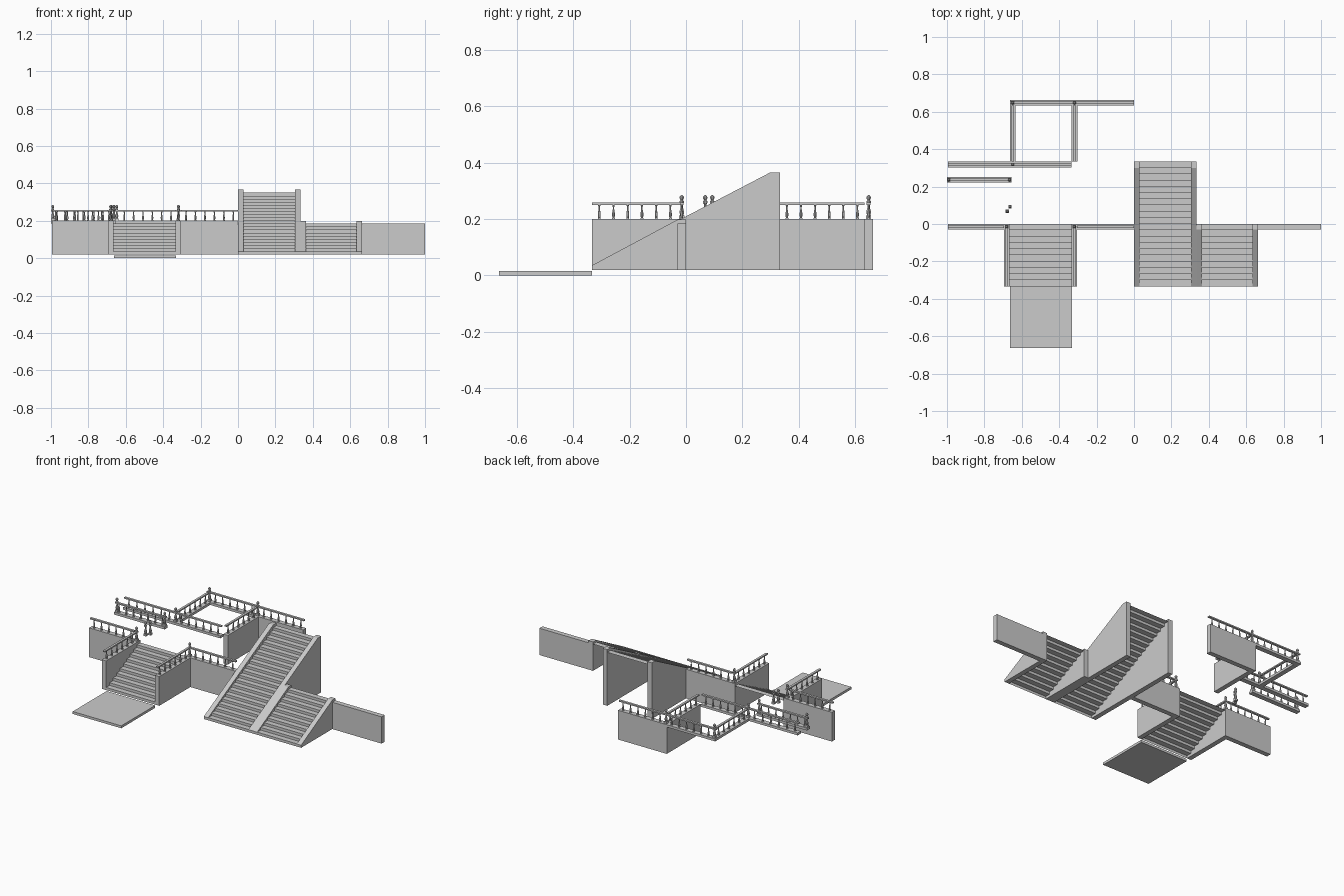
import bpy, bmesh, math
from mathutils import Matrix, Vector

if "Cube" in bpy.data.objects:
    bpy.data.objects.remove(bpy.data.objects["Cube"])

Z0, ZW, ZC = 0.02, 0.185, 0.20      # wall foot, wall top, curb top
T = 0.03                            # wall thickness


def finish(bm, name):
    bmesh.ops.recalc_face_normals(bm, faces=bm.faces)
    me = bpy.data.meshes.new(name)
    bm.to_mesh(me)
    bm.free()
    ob = bpy.data.objects.new(name, me)
    bpy.context.collection.objects.link(ob)
    return ob


def add_box(bm, x0, x1, y0, y1, z0, z1):
    m = Matrix.Translation(((x0 + x1) / 2, (y0 + y1) / 2, (z0 + z1) / 2))
    m = m @ Matrix.Diagonal((x1 - x0, y1 - y0, z1 - z0, 1))
    bmesh.ops.create_cube(bm, size=1, matrix=m)


def box(name, *b):
    bm = bmesh.new()
    add_box(bm, *b)
    return finish(bm, name)


def add_lathe(bm, x, y, profile, sides=8):
    rings = []
    for r, z in profile:
        rings.append([bm.verts.new((x + r * math.cos(2 * math.pi * (i + .5) / sides),
                                    y + r * math.sin(2 * math.pi * (i + .5) / sides), z))
                      for i in range(sides)])
    for a, b in zip(rings, rings[1:]):
        for i in range(sides):
            j = (i + 1) % sides
            bm.faces.new((a[i], a[j], b[j], b[i]))
    bm.faces.new(rings[0][::-1])
    bm.faces.new(rings[-1])


BALUSTER = [(.004, .204), (.0055, .213), (.0055, .220), (.0028, .234), (.0028, .243), (.005, .250)]
NEWEL = [(.006, .212), (.0085, .222), (.0085, .228), (.0045, .242), (.0045, .252), (.008, .257),
         (.008, .264), (.004, .267), (.008, .273), (.008, .279), (.003, .285)]


def newel(x, y, name="newel_post"):
    bm = bmesh.new()
    add_box(bm, x - .009, x + .009, y - .009, y + .009, ZC, .212)
    add_lathe(bm, x, y, NEWEL)
    return finish(bm, name)


def railing(name, p, q, wall=False):
    """Curb, balusters and handrail from p to q, optionally on a wall."""
    p, q = Vector(p), Vector(q)
    along_x = abs(q.x - p.x) > abs(q.y - p.y)

    def strip(bm, w, z0, z1):
        ex, ey = (0, w / 2) if along_x else (w / 2, 0)
        add_box(bm, p.x - ex, q.x + ex, p.y - ey, q.y + ey, z0, z1)
    bm = bmesh.new()
    strip(bm, T, ZW, ZC)
    strip(bm, .014, .250, .258)
    n = round((q - p).length / .053)
    for i in range(n):
        c = p.lerp(q, (i + .5) / n)
        add_box(bm, c.x - .005, c.x + .005, c.y - .005, c.y + .005, ZC, .204)
        add_lathe(bm, c.x, c.y, BALUSTER)
    finish(bm, name)
    if wall:
        bm = bmesh.new()
        strip(bm, T, Z0, ZW)
        finish(bm, name + "_wall")


def steps(name, x0, x1, y0, n):
    """Open sheet of risers and treads climbing towards +y."""
    run, rise = 1 / 30, .0165
    pts = [(y0, Z0)]
    for i in range(n):
        pts += [(y0 + i * run, Z0 + (i + 1) * rise), (y0 + (i + 1) * run, Z0 + (i + 1) * rise)]
    bm = bmesh.new()
    rows = [(bm.verts.new((x0, y, z)), bm.verts.new((x1, y, z))) for y, z in pts]
    for a, b in zip(rows, rows[1:]):
        bm.faces.new((a[0], a[1], b[1], b[0]))
    finish(bm, name)


def stringer(name, x, profile):
    """Solid side wall: (y, z) outline extruded along x."""
    bm = bmesh.new()
    f = bm.faces.new([bm.verts.new((x, y, z)) for y, z in profile])
    g = bmesh.ops.extrude_face_region(bm, geom=[f])["geom"]
    bmesh.ops.translate(bm, vec=(T, 0, 0), verts=[v for v in g if isinstance(v, bmesh.types.BMVert)])
    finish(bm, name)


# stairs with sloped side walls
low = [(-.333, Z0), (0, Z0), (0, .198), (-.03, .198), (-.333, .036)]
tall = [(-.333, Z0), (.333, Z0), (.333, .366), (.30, .366), (-.333, .036)]
steps("tall_stair_steps", .03, .305, -.333, 20)
stringer("tall_stair_left_side", 0, tall)
stringer("tall_stair_right_side", .304, tall)
steps("short_stair_steps", .364, .635, -.333, 10)
stringer("short_stair_left_side", .334, low)
stringer("short_stair_right_side", .634, low)

# plain wall and ground slab
box("plain_wall", .664, 1, -T, 0, Z0, ZW)
box("ground_slab", -.663, -.332, -.663, -.333, 0, .015)

# balustraded stair with square side walls
steps("balustraded_stair_steps", -.666, -.334, -.333, 10)
h = T / 2
for side, x in (("left", -.681), ("right", -.319)):
    railing(f"stair_{side}_railing", (x, -.333), (x, -T), True)
    box(f"stair_{side}_corner_wall", x - h, x + h, -T, 0, Z0, ZC)
    newel(x, -h, f"stair_{side}_newel")
    box(f"stair_{side}_corner_handrail", x - .007, x + .007, -T, -.008, .250, .258)
railing("front_left_railing", (-.995, -h), (-.696, -h), True)
railing("front_right_railing", (-.304, -h), (0, -h), True)

# back railings, on walls to the right and on bare curbs to the left
railing("back_right_railing", (-.303, .648), (0, .648), True)
railing("back_return_railing", (-.318, .333), (-.318, .633), True)
railing("back_left_railing", (-.633, .648), (-.333, .648))
railing("back_side_railing", (-.648, .333), (-.648, .633))
railing("middle_left_railing", (-.995, .318), (-.663, .318))
railing("middle_right_railing", (-.633, .318), (-.333, .318))
for i, (x, y) in enumerate(((-.318, .648), (-.648, .648), (-.648, .318))):
    box(f"corner_curb_{i}", x - h, x + h, y - h, y + h, Z0 if i == 0 else ZW, ZC)
    box(f"corner_handrail_{i}", x - h, x + h, y - .007, y + .007, .250, .258)
    newel(x, y, f"corner_newel_{i}")

# loose railing with end posts, and two loose posts
railing("loose_railing", (-1, .236), (-.655, .236))
newel(-.99, .236, "loose_railing_left_newel")
newel(-.665, .236, "loose_railing_right_newel")
newel(-.663, .093, "loose_newel_large")
newel(-.678, .068, "loose_newel_small")
